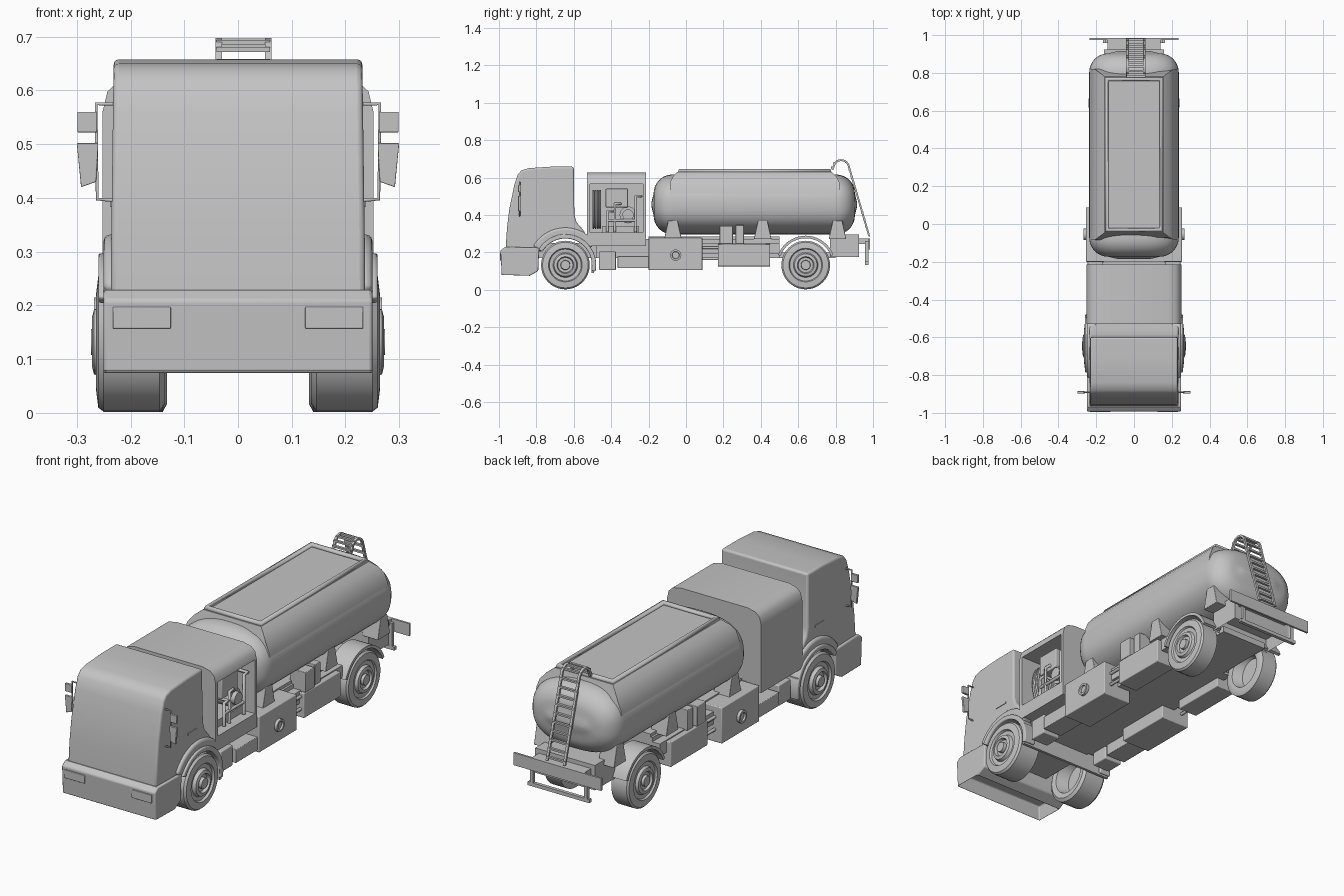
import bpy, bmesh, math
from math import sin, cos, pi, radians
from mathutils import Vector

cube = bpy.data.objects.get("Cube")
if cube:
    bpy.data.objects.remove(cube, do_unlink=True)

grey = bpy.data.materials.new("plain grey")
grey.use_nodes = True
colour = (0.55, 0.55, 0.55, 1)
grey.diffuse_color = colour
grey.node_tree.nodes["Principled BSDF"].inputs["Base Color"].default_value = colour


def finish(name, bm, bevel=0):
    """Turn a bmesh into a finished, shaded object."""
    bmesh.ops.recalc_face_normals(bm, faces=bm.faces)
    mesh = bpy.data.meshes.new(name)
    bm.to_mesh(mesh)
    bm.free()
    ob = bpy.data.objects.new(name, mesh)
    bpy.context.collection.objects.link(ob)
    mesh.materials.append(grey)
    bpy.ops.object.select_all(action='DESELECT')
    ob.select_set(True)
    bpy.context.view_layer.objects.active = ob
    if bevel:
        mod = ob.modifiers.new("bevel", 'BEVEL')
        mod.width, mod.segments, mod.limit_method = bevel, 3, 'ANGLE'
        mod.angle_limit = radians(40)
    bpy.ops.object.shade_smooth_by_angle(angle=radians(35))
    return ob


def prism(name, profile, a, b, axis='x', bevel=0, hollow=0):
    """Extrude a closed profile: (y, z) along x, or (x, z) along y."""
    bm = bmesh.new()
    place = (lambda p, t: (t, *p)) if axis == 'x' else (lambda p, t: (p[0], t, p[1]))
    rings = [[bm.verts.new(place(p, t)) for p in profile] for t in (a, b)]
    n = len(profile)
    for ring in rings:
        bm.faces.new(ring)
    for i in range(n):
        j = (i + 1) % n
        bm.faces.new((rings[0][i], rings[0][j], rings[1][j], rings[1][i]))
    if hollow:
        # Push the underside up into the part
        bmesh.ops.recalc_face_normals(bm, faces=bm.faces)
        bm.normal_update()
        face = min(bm.faces, key=lambda f: f.normal.z)
        bmesh.ops.inset_individual(bm, faces=[face], thickness=0.012, use_even_offset=True)
        bmesh.ops.translate(bm, verts=face.verts, vec=(0, 0, hollow))
    return finish(name, bm, bevel)


def box(name, x, y, z, bevel=0, hollow=0):
    return prism(name, [(y[0], z[0]), (y[1], z[0]), (y[1], z[1]), (y[0], z[1])], *x,
                 bevel=bevel, hollow=hollow)


def arc(cy, cz, r, start, end, n=18):
    angles = [radians(start + (end - start) * i / n) for i in range(n + 1)]
    return [(cy + r * cos(a), cz + r * sin(a)) for a in angles]


def lathe(name, profile, cy, cz, n=40):
    """Spin an (x, radius) profile about an axis along x."""
    bm = bmesh.new()
    vs = [bm.verts.new((x, cy, cz + r)) for x, r in profile]
    es = [bm.edges.new(p) for p in zip(vs, vs[1:])]
    bmesh.ops.spin(bm, geom=vs + es, cent=(0, cy, cz), axis=(1, 0, 0), angle=2 * pi, steps=n)
    bmesh.ops.remove_doubles(bm, verts=bm.verts, dist=1e-4)
    return finish(name, bm)


def tube(name, points, r, closed=False):
    curve = bpy.data.curves.new(name, 'CURVE')
    curve.dimensions, curve.bevel_depth, curve.bevel_resolution = '3D', r, 1
    curve.use_fill_caps = True
    line = curve.splines.new('POLY')
    line.points.add(len(points) - 1)
    line.use_cyclic_u = closed
    for p, co in zip(line.points, points):
        p.co = (*co, 1)
    ob = bpy.data.objects.new(name, curve)
    curve.materials.append(grey)
    bpy.context.collection.objects.link(ob)
    return ob


FRONT, REAR, AXLE = -0.645, 0.64, 0.132

# Cab with wheel arches cut into its lower edge
outline = [(-0.965, 0.21), (-0.957, 0.33), (-0.945, 0.43), (-0.918, 0.56), (-0.9, 0.615),
           (-0.88, 0.638), (-0.84, 0.65), (-0.72, 0.658), (-0.6, 0.658), (-0.597, 0.4),
           (-0.585, 0.36), (-0.55, 0.32), (-0.5, 0.24)]
cab = prism("cab", outline + arc(FRONT, AXLE, 0.145, 40, 150), -0.23, 0.23, bevel=0.01)
for v in cab.data.vertices:
    v.co.x *= 1.03 - 0.06 * max(0, v.co.z - 0.25)

# Bumper, hollow underneath
prism("bumper", [(-0.985, 0.075), (-0.84, 0.072), (-0.79, 0.1), (-0.785, 0.225),
                 (-0.968, 0.229), (-0.992, 0.21)], -0.25, 0.25, bevel=0.006, hollow=0.07)

# Engine housing with an opening on its left side
half = [(0.252, 0.235), (0.252, 0.56), (0.243, 0.598), (0.222, 0.618), (0.18, 0.628)]
housing = prism("engine_housing", half + [(-x, z) for x, z in half[::-1]], -0.53, -0.215, 'y')
cutter = box("opening_cutter", (0.08, 0.3), (-0.512, -0.23), (0.305, 0.565))
mod = housing.modifiers.new("opening", 'BOOLEAN')
mod.object, mod.solver = cutter, 'EXACT'
bpy.context.view_layer.objects.active = housing
bpy.ops.object.modifier_apply(modifier=mod.name)
bpy.data.objects.remove(cutter, do_unlink=True)

# Pump machinery inside the opening
lathe("pump_reel", [(0.09, 0), (0.09, 0.045), (0.2, 0.045), (0.2, 0.03), (0.22, 0.03), (0.22, 0)], -0.31, 0.4, 24)
box("pump_control_box", (0.08, 0.215), (-0.43, -0.31), (0.44, 0.54), 0.004)
box("pump_base", (0.08, 0.2), (-0.45, -0.25), (0.305, 0.34))
for i in range(4):
    y = -0.495 + 0.012 * i
    tube("cooling_coil", [(0.15 + 0.05 * p, y, 0.43 + 0.1 * q)
                          for p, q in arc(0, 0, 1, 0, 360, 20)], 0.005)
for y, top in ((-0.42, 0.42), (-0.38, 0.46), (-0.27, 0.5)):
    tube("pump_pipe", [(0.22, y, 0.31), (0.22, y, top), (0.22, y + 0.03, top), (0.1, y + 0.03, top)], 0.008)
tube("pump_cross_pipe", [(0.22, -0.42, 0.37), (0.22, -0.27, 0.37)], 0.008)

# Chassis, open above the rear wheels
box("chassis_frame", (-0.125, 0.125), (-0.8, -0.45), (0.17, 0.25))
box("chassis_centre", (-0.17, 0.17), (-0.48, 0.5), (0.17, 0.27))
box("rear_chassis_frame", (-0.125, 0.125), (0.48, 0.8), (0.17, 0.2))
box("tank_bed", (-0.16, 0.16), (-0.2, 0.5), (0.235, 0.285))
box("tail_frame", (-0.16, 0.16), (0.77, 0.925), (0.175, 0.295), hollow=0.06)
box("mud_guard_beam", (-0.255, 0.255), (-0.505, -0.492), (0.09, 0.2))

# Tank: rounded section lofted along y with domed ends
bm = bmesh.new()
Y0, Y1, R, N = -0.185, 0.915, 0.1, 48
stations = [(0, 0.15), (0.006, 0.125)]
stations += [(0.012 + R * (1 - cos(t)), R * (1 - sin(t))) for t in [i * pi / 16 for i in range(9)]]
rows = [(Y0 + d, s) for d, s in stations] + [(Y1 - d, s) for d, s in stations[::-1]]
rings = []
for y, inset in rows:
    ring = []
    for i in range(N):
        c, s = cos(2 * pi * i / N), sin(2 * pi * i / N)
        x = math.copysign(abs(c) ** 0.8, c) * (0.237 - inset)
        z = math.copysign(abs(s) ** 0.8, s) * (0.16 - inset)
        ring.append(bm.verts.new((x, y, 0.456 + z)))
    rings.append(ring)
for a, b in zip(rings, rings[1:]):
    for i in range(N):
        j = (i + 1) % N
        bm.faces.new((a[i], a[j], b[j], b[i]))
bm.faces.new(rings[0])
bm.faces.new(rings[-1])
finish("tank", bm)

# Raised walkway blending into the tank sides, with a rounded rim
half = [(0.232, 0.49), (0.226, 0.535), (0.21, 0.575), (0.187, 0.605), (0.155, 0.63)]
walkway = prism("tank_walkway", half + [(-x, z) for x, z in half[::-1]], -0.045, 0.78, 'y')
for v in walkway.data.vertices:
    drop = min(0.63 - v.co.z, 0.04)
    v.co.y += drop if v.co.y > 0.3 else -drop
tube("walkway_rim", [(-0.144, -0.032, 0.634), (0.144, -0.032, 0.634),
                     (0.144, 0.767, 0.634), (-0.144, 0.767, 0.634)], 0.014, closed=True)

# Parts repeated on both sides
for s in (-1, 1):
    side = "left" if s > 0 else "right"

    def span(a, b):
        return (s * a, s * b)

    # Wheels: the rear pair is narrower and sits further in
    tyre = [(0.2, 0), (0.2, 0.07), (0.14, 0.088), (0.136, 0.115), (0.146, 0.13),
            (0.25, 0.13), (0.26, 0.122), (0.264, 0.09), (0.254, 0.085), (0.252, 0.066),
            (0.268, 0.06), (0.272, 0.045), (0.258, 0.04), (0.258, 0.026), (0.274, 0.024), (0.274, 0)]
    for label, y, inner, width in (("front", FRONT, 0.136, 1), ("rear", REAR, 0.132, 0.78)):
        lathe(f"{label}_wheel_{side}", [(s * (inner + (x - 0.136) * width), r) for x, r in tyre], y, AXLE)

    # Fenders
    prism(f"front_fender_{side}", arc(FRONT, AXLE, 0.165, -12, 150) + arc(FRONT, AXLE, 0.142, 150, -12),
          *span(0.2, 0.26), bevel=0.005)
    prism(f"front_fender_flare_{side}", arc(FRONT, AXLE, 0.2, 35, 150) + arc(FRONT, AXLE, 0.15, 150, 35),
          *span(0.2, 0.25), bevel=0.012)
    prism(f"rear_fender_{side}", arc(REAR, AXLE, 0.157, 20, 160) + arc(REAR, AXLE, 0.143, 160, 20),
          *span(0.13, 0.232))

    # Lockers, steps and valve boxes
    box(f"side_locker_{side}", span(0.1, 0.254), (-0.2, 0.088), (0.105, 0.278), 0.004)
    lathe(f"filler_cap_{side}", [(s * x, r) for x, r in
          ((0.25, 0.03), (0.268, 0.03), (0.268, 0.02), (0.26, 0.018), (0.26, 0))], -0.055, 0.185, 24)
    box(f"rear_locker_{side}", span(0.13, 0.235), (0.17, 0.45), (0.125, 0.245), 0.004)
    box(f"valve_box_large_{side}", span(0.15, 0.235), (0.18, 0.25), (0.245, 0.342), 0.003)
    box(f"valve_box_small_{side}", span(0.15, 0.225), (0.265, 0.31), (0.245, 0.345), 0.003)
    box(f"battery_box_{side}", span(0.14, 0.235), (-0.465, -0.375), (0.105, 0.205), 0.005)
    box(f"step_{side}", span(0.14, 0.245), (-0.365, -0.2), (0.115, 0.18), 0.003)
    box(f"side_rail_{side}", span(0.15, 0.21), (0.08, 0.5), (0.19, 0.25))
    for z in (0.165, 0.225):
        tube(f"locker_pipe_{side}", [(s * 0.215, 0.08, z), (s * 0.215, 0.18, z)], 0.008)

    # Tank saddles
    for y in (-0.07, 0.41, 0.81):
        prism(f"tank_saddle_{side}", [(y - 0.047, 0.27), (y + 0.047, 0.27), (y + 0.025, 0.37),
                                      (y - 0.025, 0.37)], *span(0.13, 0.215), bevel=0.003)

    # Mirrors, handle and headlight
    tube(f"mirror_bracket_{side}", [(s * x, -0.89, z) for x, z in
         ((0.225, 0.395), (0.262, 0.398), (0.264, 0.575), (0.225, 0.575))], 0.004)
    prism(f"upper_mirror_{side}", [(s * x, z) for x, z in
          ((0.262, 0.522), (0.299, 0.522), (0.299, 0.56), (0.262, 0.56))], -0.897, -0.885, 'y', 0.002)
    prism(f"lower_mirror_{side}", [(s * x, z) for x, z in
          ((0.264, 0.43), (0.292, 0.42), (0.3, 0.502), (0.26, 0.502))], -0.897, -0.885, 'y', 0.002)
    box(f"door_handle_{side}", span(0.225, 0.238), (-0.72, -0.65), (0.383, 0.392))
    box(f"headlight_{side}", span(0.125, 0.233), (-0.995, -0.98), (0.157, 0.197), 0.002)

# Ladder curving over the tank end, with flat rails
path = [(0.775, 0.645)] + arc(0.83, 0.652, 0.046, 170, 20, 10) + [(0.985, 0.285)]
inner = [(0.787, 0.64)] + arc(0.83, 0.652, 0.036, 170, 20, 10) + [(0.975, 0.285)]
for x in (-0.042, 0.05):
    prism("ladder_rail", path + inner[::-1], x, x + 0.012)
start, end = Vector(path[-2]), Vector(path[-1])
rungs = [start.lerp(end, (i + 0.5) / 10) for i in range(10)] + [Vector(p) for p in path[1:-2:2]]
for y, z in rungs:
    box("ladder_rung", (-0.04, 0.06), (y - 0.01, y + 0.002), (z - 0.01, z - 0.001))

# Rear board and guard bar
box("rear_board", (-0.235, 0.235), (0.975, 0.985), (0.215, 0.275))
box("rear_board_mount", (-0.14, 0.14), (0.92, 0.976), (0.245, 0.275))
for x in (-0.145, 0.145):
    box("guard_post", (x - 0.008, x + 0.008), (0.958, 0.975), (0.135, 0.26))
box("guard_bar", (-0.165, 0.165), (0.958, 0.975), (0.133, 0.15))
